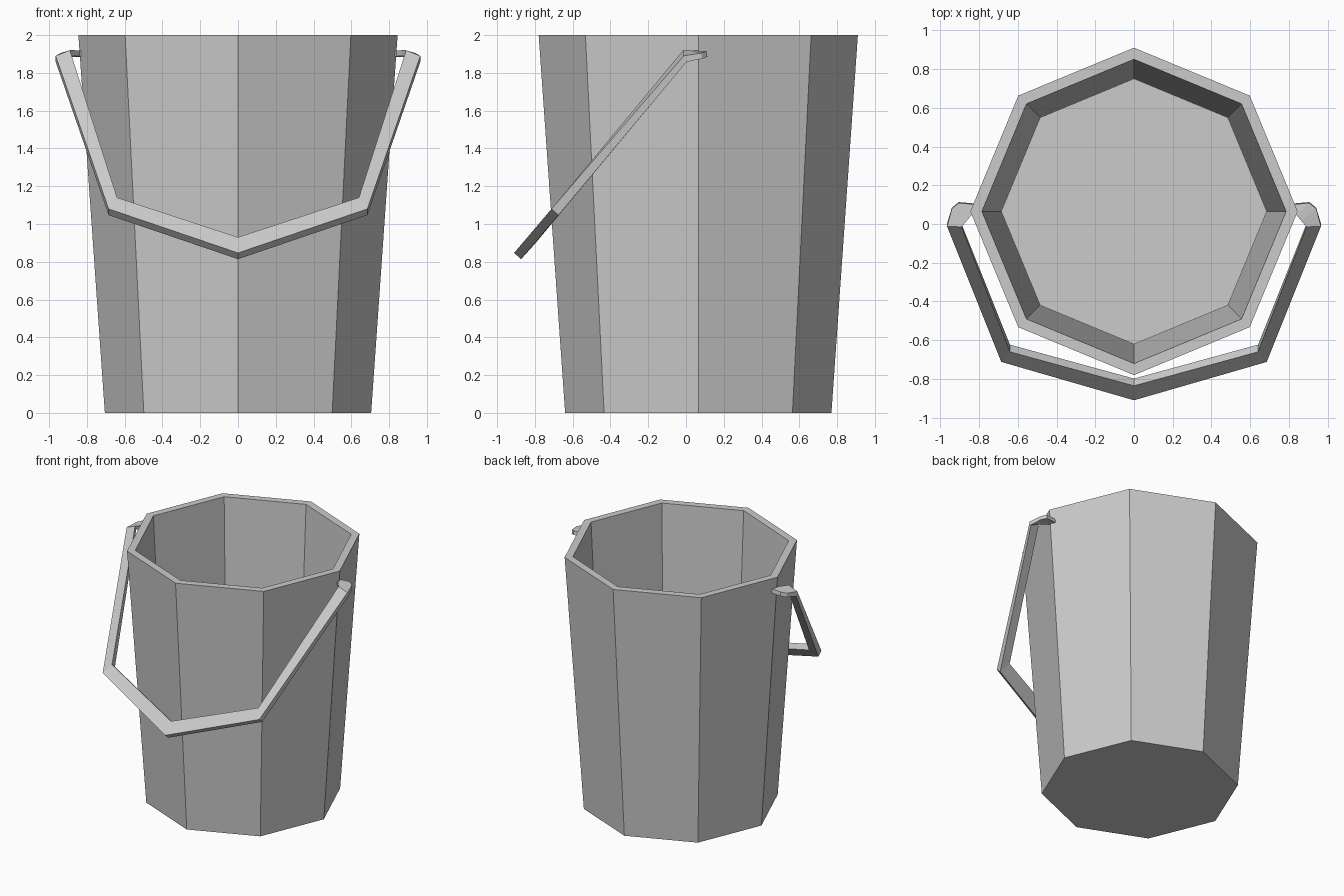
import bpy, bmesh, math
from mathutils import Vector

if "Cube" in bpy.data.objects:
    bpy.data.objects.remove(bpy.data.objects["Cube"])


def finish(bm, name):
    bmesh.ops.recalc_face_normals(bm, faces=bm.faces)
    mesh = bpy.data.meshes.new(name)
    bm.to_mesh(mesh)
    bm.free()
    obj = bpy.data.objects.new(name, mesh)
    bpy.context.collection.objects.link(obj)
    return obj


def loft(name, rings):
    """Skin a list of equal-sized vertex rings and cap both ends."""
    bm = bmesh.new()
    loops = [[bm.verts.new(p) for p in ring] for ring in rings]
    for a, b in zip(loops, loops[1:]):
        n = len(a)
        for i in range(n):
            j = (i + 1) % n
            bm.faces.new((a[i], a[j], b[j], b[i]))
    bm.faces.new(loops[0])
    bm.faces.new(loops[-1])
    return finish(bm, name)


def octagon(radius, z):
    return [(radius * math.cos(i * math.pi / 4),
             0.065 + radius * math.sin(i * math.pi / 4), z) for i in range(8)]


# Tapered eight-sided bucket: outside, rim, inside, floor
loft("bucket", [octagon(0.705, 0), octagon(0.845, 2),
                octagon(0.785, 2), octagon(0.685, 0.06)])

# Handle: outer edge, inner edge and thickness offset of each section,
# from the bottom middle up to the hook that enters the bucket wall
tilt, flat = Vector((0, 0.037, -0.033)), Vector((0, 0.005, -0.03))
sections = [
    ((0, -0.91, 0.847), (0, -0.835, 0.93), tilt),
    ((0.685, -0.712, 1.08), (0.64, -0.66, 1.14), tilt),
    ((0.965, -0.012, 1.89), (0.89, -0.015, 1.92), Vector((0, 0.015, -0.032))),
    ((0.94, 0.08, 1.905), (0.865, 0.015, 1.92), flat),
    ((0.905, 0.108, 1.915), (0.84, 0.045, 1.918), flat),
    ((0.81, 0.10, 1.915), (0.81, 0.05, 1.918), flat),
]


def section(outer, inner, off, side):
    o, i = Vector(outer), Vector(inner)
    return [Vector((side * p.x, p.y, p.z)) for p in (o, i, i + off, o + off)]


left = [section(*s, -1) for s in reversed(sections[1:])]
right = [section(*s, 1) for s in sections]
loft("handle", left + right)
